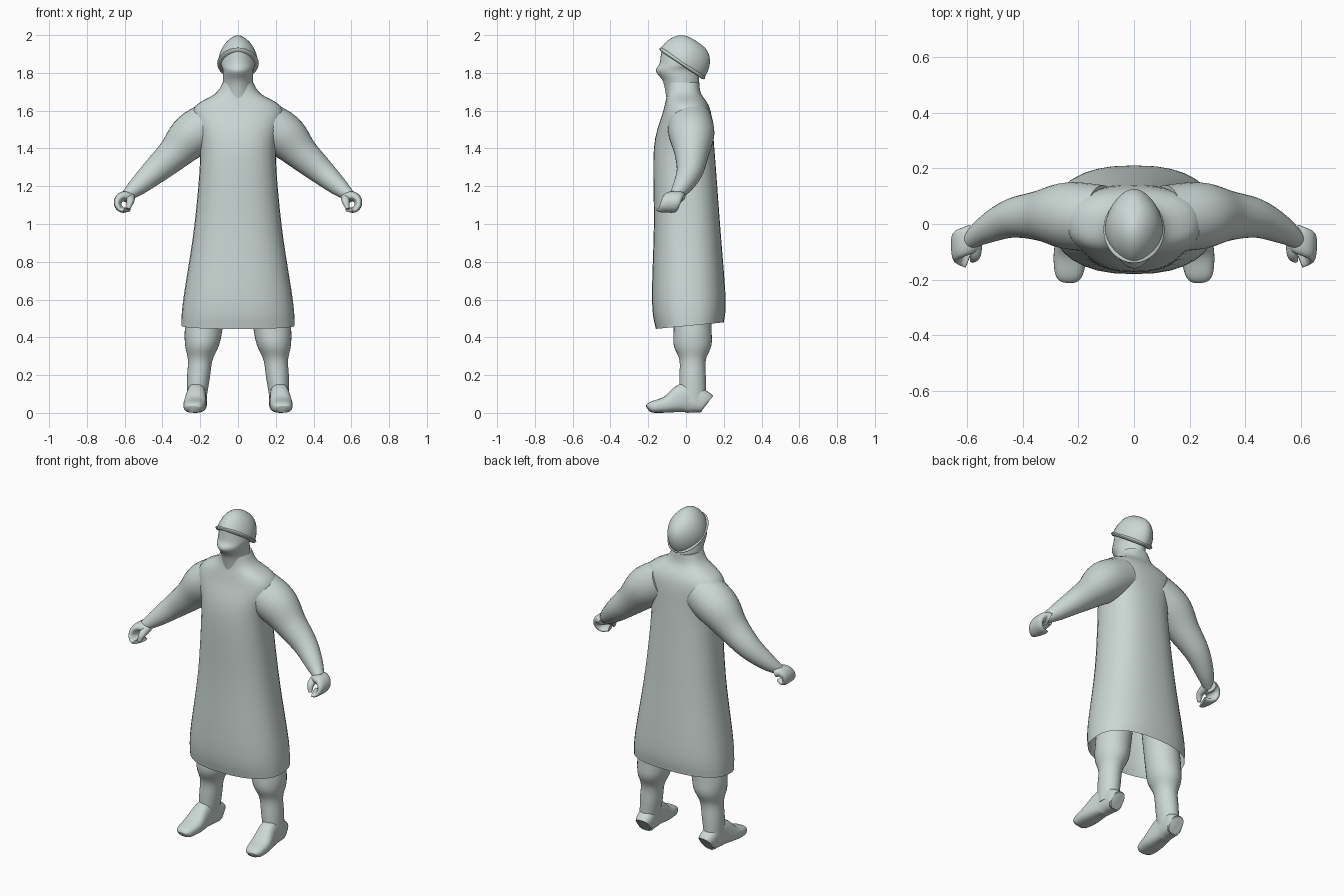
import bpy, bmesh, math
from mathutils import Vector

X, Y, Z = Vector((1, 0, 0)), Vector((0, 1, 0)), Vector((0, 0, 1))
SIDES = 32
STEPS = 5

old_cube = bpy.data.objects.get("Cube")
if old_cube:
    bpy.data.objects.remove(old_cube, do_unlink=True)

# Single pale clay colour
clay = bpy.data.materials.new("pale_grey_green")
clay.use_nodes = True
tint = (0.6, 0.68, 0.66, 1)
clay.diffuse_color = tint
clay.node_tree.nodes["Principled BSDF"].inputs["Base Color"].default_value = tint


def spline(rows):
    """Smoothly interpolate between the given rows of numbers."""
    smooth_rows = []
    last = len(rows) - 1
    for i in range(last):
        before, start = rows[max(i - 1, 0)], rows[i]
        end, after = rows[i + 1], rows[min(i + 2, last)]
        for step in range(STEPS):
            t = step / STEPS
            ease = t * t * (3 - 2 * t)
            leave = t * (1 - t) * (1 - t) / 2
            arrive = t * t * (t - 1) / 2
            smooth_rows.append([
                p + (q - p) * ease + (q - o) * leave + (r - p) * arrive
                for o, p, q, r in zip(before, start, end, after)])
    smooth_rows.append(list(rows[last]))
    return smooth_rows


def signed_power(value, exponent):
    return math.copysign(abs(value) ** exponent, value)


def loft(name, rows, frame=None, ref=None, power=2, hollow=False, shape=None):
    """Skin rings (x, y, z, radius_u, radius_v), level in a frame or along a path."""
    rows = spline(rows)
    last = len(rows) - 1
    bm = bmesh.new()
    rings = []
    for i, (x, y, z, radius_u, radius_v) in enumerate(rows):
        centre = Vector((x, y, z))
        if frame:
            u, v = frame
        else:
            tangent = Vector(rows[min(i + 1, last)][:3]) - Vector(rows[max(i - 1, 0)][:3])
            tangent.normalize()
            v = (ref - tangent * ref.dot(tangent)).normalized()
            u = tangent.cross(v)
        ring = []
        for k in range(SIDES):
            angle = math.tau * k / SIDES
            across = signed_power(math.cos(angle), 2 / power) * max(radius_u, 0.002)
            depth = signed_power(math.sin(angle), 2 / power) * max(radius_v, 0.002)
            point = centre + u * across + v * depth
            if shape:
                shape(point)
            ring.append(bm.verts.new(point))
        rings.append(ring)
    for low, high in zip(rings, rings[1:]):
        for k in range(SIDES):
            bm.faces.new((low[k - 1], low[k], high[k], high[k - 1]))
    bm.faces.new(rings[-1])
    if not hollow:
        bm.faces.new(rings[0])
    bmesh.ops.recalc_face_normals(bm, faces=bm.faces)
    mesh = bpy.data.meshes.new(name)
    bm.to_mesh(mesh)
    bm.free()
    mesh.materials.append(clay)
    obj = bpy.data.objects.new(name, mesh)
    bpy.context.collection.objects.link(obj)
    bpy.ops.object.select_all(action="DESELECT")
    obj.select_set(True)
    bpy.context.view_layer.objects.active = obj
    bpy.ops.object.shade_smooth_by_angle(angle=math.radians(50))


def level(rows):
    """Turn (height, half_width, front, back) into level rings."""
    return [(0, (front + back) / 2, z, half_width, (back - front) / 2)
            for z, half_width, front, back in rows]


def slope_hem(point):
    """Raise the hem towards the back."""
    point.z += 0.5 * point.y * max(0.65 - point.z, 0)


# Long coat, open at the hem
loft("coat", level([
    (0.46, 0.3, -0.16, 0.2),
    (0.6, 0.29, -0.18, 0.21),
    (1, 0.23, -0.17, 0.18),
    (1.4, 0.2, -0.17, 0.15),
    (1.6, 0.24, -0.12, 0.13),
    (1.69, 0.12, -0.1, 0.08),
    (1.75, 0.08, -0.1, 0.07),
]), frame=(X, Y), power=2.4, hollow=True, shape=slope_hem)

# Head with a ridged face and nose
loft("head", level([
    (1.64, 0.08, -0.1, 0.08),
    (1.75, 0.08, -0.12, 0.07),
    (1.81, 0.08, -0.16, 0.07),
    (1.85, 0.09, -0.14, 0.08),
    (1.92, 0.08, -0.13, 0.08),
]), frame=(X, Y), power=1.8)

# Tilted helmet: a dome drawn up to a crest, with a flared rim
up = Vector((0, 0.56, 0.83)).normalized()
along = up.cross(X)
helmet_base = Vector((0, -0.02, 1.85))


def helmet_ring(height, half_width, half_length):
    return (*(helmet_base + up * height), half_width, half_length)


dome = []
for step in range(9):
    angle = math.pi / 2 * step / 8
    taper = math.cos(angle)
    dome.append(helmet_ring(0.14 * math.sin(angle), 0.105 * taper, 0.14 * taper ** 0.7))
loft("helmet", dome, frame=(X, along), power=1.8)
loft("helmet_rim", [helmet_ring(height, 0.11 - abs(height), 0.145 - abs(height))
                    for height in (-0.01, 0, 0.01)], frame=(X, along))

for side, sign in (("left", 1), ("right", -1)):
    # Sleeve from shoulder to wrist
    sleeve = [
        (0.12, 0.02, 1.54, 0.12),
        (0.24, 0.03, 1.47, 0.12),
        (0.34, 0.03, 1.37, 0.09),
        (0.44, 0.02, 1.28, 0.07),
        (0.53, -0.02, 1.2, 0.05),
        (0.59, -0.06, 1.15, 0.03),
    ]
    loft(side + "_arm", [(sign * x, y, z, r, r) for x, y, z, r in sleeve], ref=Y)

    # Palm and fingers curled around an open grip
    fist = []
    for step in range(7):
        angle = math.radians(130 - 40 * step)
        fist.append((sign * (0.6 + 0.037 * math.cos(angle)), -0.05 - 0.01 * step,
                     1.11 + 0.037 * math.sin(angle), 0.03 - 0.003 * step, 0.05))
    loft(side + "_fist", fist, ref=Y, power=2.4)

    # Thumb
    thumb = [(0.57, -0.06, 1.14, 0.025), (0.57, -0.11, 1.12, 0.02), (0.58, -0.13, 1.08, 0.01)]
    loft(side + "_thumb", [(sign * x, y, z, r, r) for x, y, z, r in thumb], ref=X)

    # Leg with the trouser gathered over the boot top
    leg = [
        (0.15, 0.7, 0.1, 0.1),
        (0.18, 0.46, 0.1, 0.1),
        (0.19, 0.36, 0.09, 0.1),
        (0.2, 0.28, 0.065, 0.07),
        (0.21, 0.18, 0.06, 0.07),
        (0.22, 0.06, 0.05, 0.07),
    ]
    loft(side + "_leg", [(sign * x, 0.035, z, width, depth)
                         for x, z, width, depth in leg], frame=(X, Y))

    # Boot foot from heel to toe, turned slightly outwards
    foot = [
        (0.11, 0.1, 0.04),
        (0.09, 0.12, 0.05),
        (0, 0.16, 0.05),
        (-0.1, 0.09, 0.06),
        (-0.18, 0.06, 0.05),
        (-0.2, 0.04, 0.03),
    ]
    loft(side + "_foot", [(sign * (0.22 - 0.08 * y), y, height / 2, height / 2, width)
                          for y, height, width in foot], ref=X, power=2.6)
